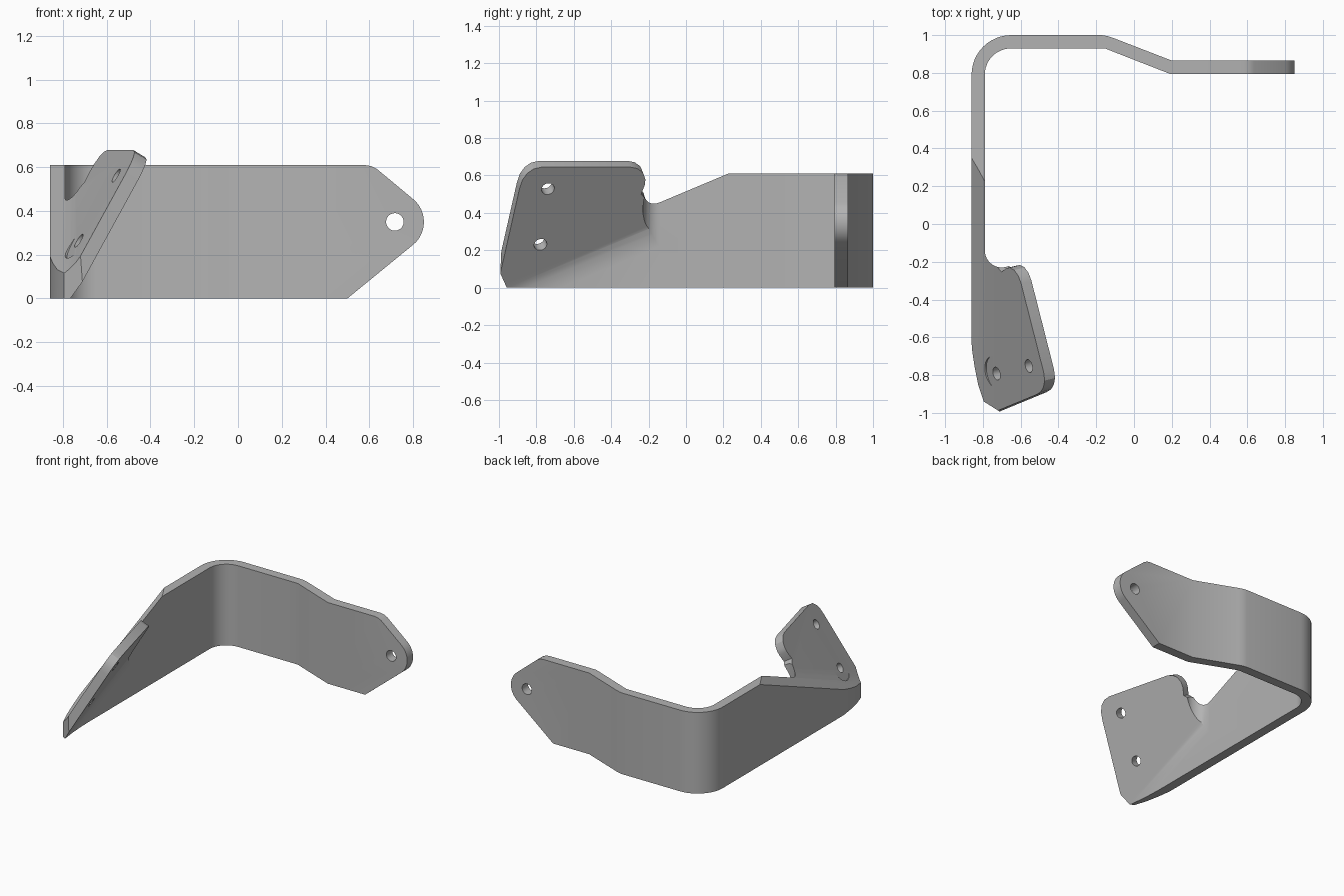
import bpy, bmesh
from math import cos, sin, radians
from mathutils import Vector

if "Cube" in bpy.data.objects:
    bpy.data.objects.remove(bpy.data.objects["Cube"])

metal = bpy.data.materials.new("grey_metal")
metal.use_nodes = True
GREY = (0.45, 0.45, 0.45, 1)
metal.diffuse_color = GREY
metal.node_tree.nodes["Principled BSDF"].inputs["Base Color"].default_value = GREY


def prism(name, points, vec):
    """Extrude a planar 3D outline along a vector."""
    bm = bmesh.new()
    face = bm.faces.new([bm.verts.new(p) for p in points])
    top = bmesh.ops.extrude_face_region(bm, geom=[face])["geom"]
    verts = [v for v in top if isinstance(v, bmesh.types.BMVert)]
    bmesh.ops.translate(bm, verts=verts, vec=Vector(vec))
    bmesh.ops.recalc_face_normals(bm, faces=bm.faces)
    mesh = bpy.data.meshes.new(name)
    bm.to_mesh(mesh)
    bm.free()
    mesh.materials.append(metal)
    obj = bpy.data.objects.new(name, mesh)
    bpy.context.collection.objects.link(obj)
    return obj


def rod(name, centre, axis, radius, start, end):
    """Round cutter along an axis."""
    side = axis.orthogonal().normalized()
    up = axis.cross(side)
    ring = [centre + axis * start + radius * (side * cos(radians(a)) + up * sin(radians(a)))
            for a in range(0, 360, 10)]
    return prism(name, ring, axis * (end - start))


def cut(obj, tool, operation):
    bpy.context.view_layer.objects.active = obj
    mod = obj.modifiers.new("cut", "BOOLEAN")
    mod.object, mod.operation, mod.solver = tool, operation, "EXACT"
    bpy.ops.object.modifier_apply(modifier=mod.name)
    bpy.data.objects.remove(tool)


def arc(cx, cy, r, a0, a1, n=12):
    angles = [radians(a0 + (a1 - a0) * i / n) for i in range(n + 1)]
    return [(cx + r * cos(a), cy + r * sin(a)) for a in angles]


def smooth(obj):
    bpy.ops.object.select_all(action="DESELECT")
    obj.select_set(True)
    bpy.context.view_layer.objects.active = obj
    bpy.ops.object.shade_smooth_by_angle(angle=radians(25))


HEIGHT, JOINT = 0.61, 0.5

# Back arm: bent strap with a round corner and a jog
strap = [(-.86, JOINT)] + arc(-.65, .79, .21, 180, 90)
strap += [(-.17, 1), (-.14, .995), (-.11, .985), (.2, .865), (.86, .865), (.86, .795), (.19, .795)]
strap += [(-.13, .92), (-.15, .928), (-.17, .93)] + arc(-.65, .79, .14, 90, 180) + [(-.79, JOINT)]
arm = prism("back_arm", [(x, y, 0) for x, y in strap], (0, 0, HEIGHT))

# Pointed, rounded end of the arm
elevation = [(-.9, -.1), (.38, -.1), (.5, 0)] + arc(.715, .35, .135, -51, 51)
elevation += [(.635, .592), (.61, .605), (.58, HEIGHT), (.55, .7), (-.9, .7)]
cut(arm, prism("arm_blank", [(x, .3, z) for x, z in elevation], (0, 1, 0)), "INTERSECT")
cut(arm, rod("arm_hole", Vector((.717, .83, .35)), Vector((0, 1, 0)), .04, -.2, .2), "DIFFERENCE")
smooth(arm)

# Side plate and leaning flange: one section swept along the sloping fold line
FOLD, LEAN = .42, 1.65
lean_normal = Vector((LEAN, FOLD, -1)).normalized()
section = [(-.86, -1.2), (-.79, -1.2), (-.79, .28), (-.787, .32), (-.78, .36), (-.768, .4),
           (-.75, .4295), (-.3, 1.172), (-.3, 1.302), (-.74, .576), (-.765, .543),
           (-.79, .515), (-.825, .488), (-.86, .463)]
y0 = -1.2
plate = prism("side_plate_and_flange", [(x, y0, q + FOLD * y0) for x, q in section],
              Vector((0, 1, FOLD)) * (JOINT - y0))

# Flange outline, cut square to the flange
edge = [(-1.1, -.5), (-1.01, 0), (-.89, .53), (-.875, .575), (-.85, .61), (-.815, .635), (-.77, .645),
        (-.3, .645), (-.26, .637), (-.23, .615), (-.217, .58), (-.22, .55), (-.24, .5),
        (-.2, .46), (0, .6), (.2, .8), (1.3, .8), (1.3, -.5)]
outline = [Vector((-.7 + (z - FOLD * y - .512) / LEAN, y, z)) - lean_normal * .5 for y, z in edge]
cut(plate, prism("flange_blank", outline, lean_normal), "INTERSECT")

# Plan outline: curved front wall and round relief notch
plan = [(-.9, .6), (-.9, -.55), (-.862, -.58), (-.858, -.66), (-.845, -.75), (-.825, -.85),
        (-.795, -.94), (-.7, -1), (-.3, -1), (-.3, -.2), (-.64, -.2)]
plan += arc(-.7, -.14, .09, -60, -180) + [(-.79, .6)]
cut(plate, prism("plan_blank", [(x, y, 0) for x, y in plan], (0, 0, 1)), "INTERSECT")

# Level top edge of the side plate
top = [(-.1, HEIGHT), (.7, HEIGHT), (.7, 1.2), (-.1, 1.2)]
cut(plate, prism("top_trim", [(-1, y, z) for y, z in top], (.5, 0, 0)), "DIFFERENCE")

# Two flange holes, the lower one with a clearance recess in the fold
upper_hole, lower_hole = Vector((-.53, -.745, .545)), Vector((-.7, -.785, .247))
for centre in (upper_hole, lower_hole):
    cut(plate, rod("flange_hole", centre, lean_normal, .035, -.2, .2), "DIFFERENCE")
cut(plate, rod("recess", lower_hole, lean_normal, .097, -.25, -.034), "DIFFERENCE")
smooth(plate)
